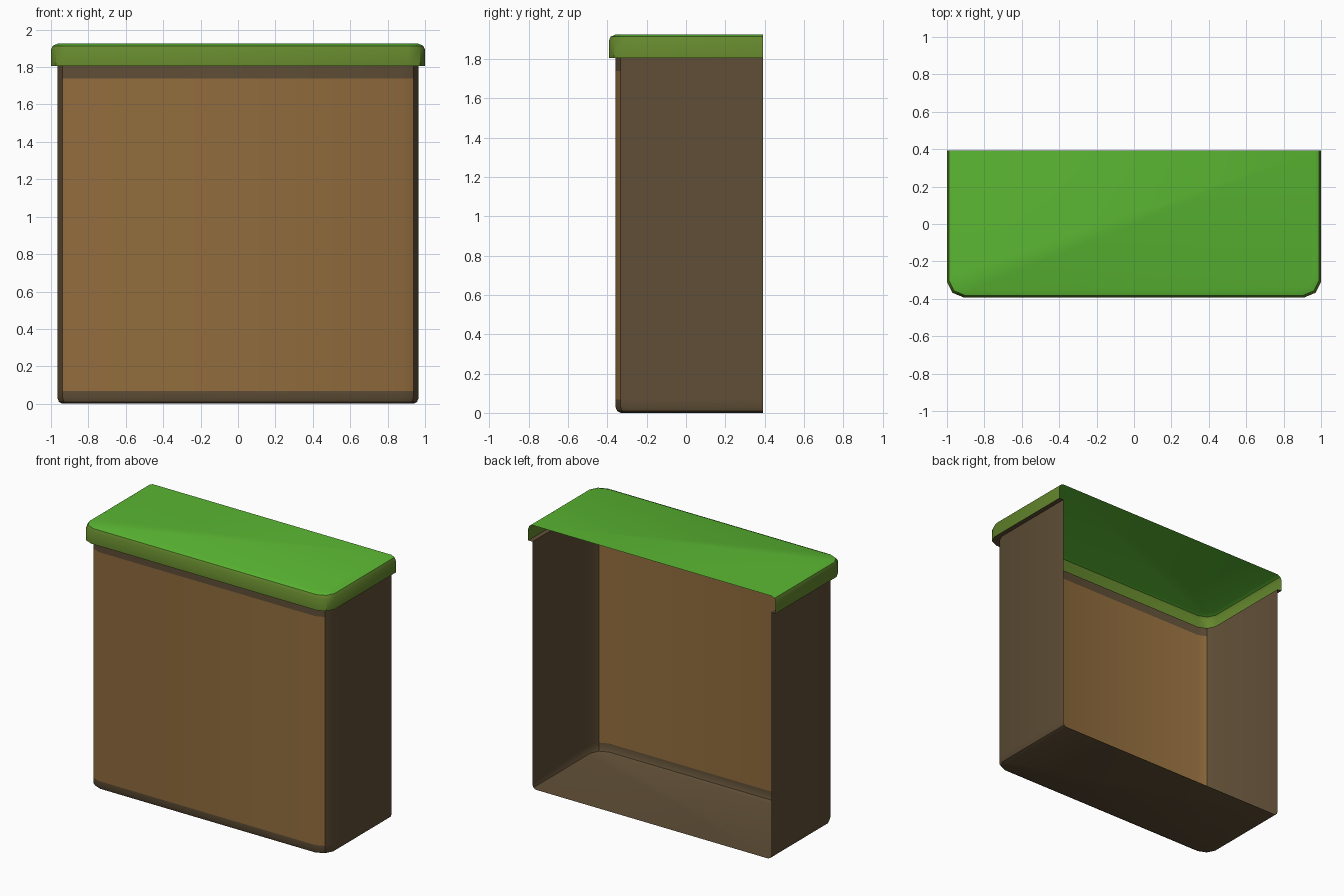
import bpy, bmesh, math

if "Cube" in bpy.data.objects:
    bpy.data.objects.remove(bpy.data.objects["Cube"])

BACK = 0.393


def material(name, rgb):
    m = bpy.data.materials.new(name)
    lin = [((c / 255 + 0.055) / 1.055) ** 2.4 for c in rgb]
    m.diffuse_color = (*lin, 1)
    m.use_nodes = True
    m.node_tree.nodes["Principled BSDF"].inputs["Base Color"].default_value = m.diffuse_color
    return m


grass = material("bright grass green", (91, 184, 51))
olive = material("olive green", (101, 136, 45))
earth = material("earth brown", (145, 108, 61))
dark = material("dark earth brown", (95, 78, 54))

# Plan outline of the block, open at the back, with chamfered front corners
half = [(1.0, BACK), (1.0, -0.31), (0.972, -0.367), (0.91, -BACK)]
plan = [(-x, y) for x, y in half] + half[::-1]


def shell(name, levels, mats, rule, close):
    """Stack the inset plan at each (z, inset) level; close = level index to fill."""
    bm = bmesh.new()
    rows = []
    for z, inset in levels:
        rows.append([bm.verts.new((x - math.copysign(inset, x),
                                   y if y == BACK else y + inset, z))
                     for x, y in plan])
    for a, b in zip(rows, rows[1:]):
        for i in range(len(plan) - 1):
            bm.faces.new((a[i], a[i + 1], b[i + 1], b[i]))
    end = rows[close]
    bm.faces.new(end if close else end[::-1])
    bm.normal_update()
    for f in bm.faces:
        f.material_index = rule(f.normal, f.calc_center_median())
    me = bpy.data.meshes.new(name)
    bm.to_mesh(me)
    bm.free()
    for m in mats:
        me.materials.append(m)
    ob = bpy.data.objects.new(name, me)
    bpy.context.collection.objects.link(ob)
    bpy.context.view_layer.objects.active = ob
    ob.select_set(True)
    bpy.ops.object.shade_smooth_by_angle(angle=math.radians(35))
    ob.select_set(False)


# Hollow earth body: brown front panel, dark sides, floor, borders and lip under the cap
shell("earth_body",
      [(0, 0.06), (0.01, 0.042), (0.03, 0.035), (0.068, 0.035),
       (1.74, 0.035), (1.805, 0.035), (1.805, 0)],
      [earth, dark],
      lambda n, c: 0 if n.y < -0.75 and 0.07 < c.z < 1.74 else 1, 0)

# Overhanging grass cap: olive rim, bright top
shell("grass_cap",
      [(1.805, 0), (1.893, 0), (1.914, 0.01), (1.925, 0.035)],
      [grass, olive],
      lambda n, c: 0 if n.z > 0.6 else 1, -1)
